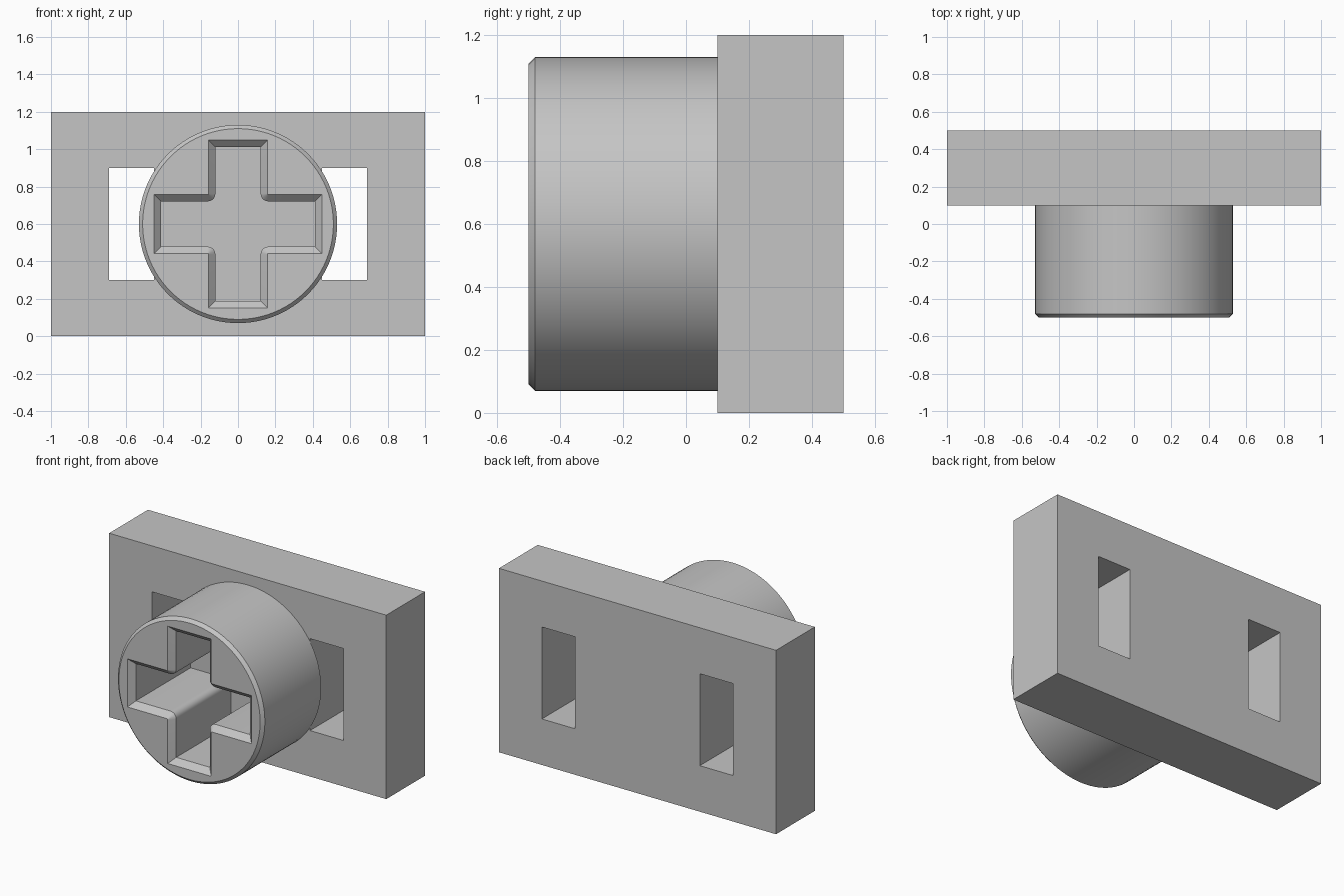
import bpy, bmesh
from math import sin, cos, pi, radians

if "Cube" in bpy.data.objects:
    bpy.data.objects.remove(bpy.data.objects["Cube"], do_unlink=True)

MID_Z = 0.6      # height of the barrel axis
FACE_Y = 0.1     # front face of the plate

grey = bpy.data.materials.new("light_grey")
grey.use_nodes = True
colour = (0.56, 0.56, 0.56, 1)
grey.diffuse_color = colour
grey.node_tree.nodes["Principled BSDF"].inputs["Base Color"].default_value = colour


def loft(name, sections):
    """Closed solid through (outline, y) sections along the y axis."""
    bm = bmesh.new()
    rings = [[bm.verts.new((x, y, z + MID_Z)) for x, z in pts] for pts, y in sections]
    for a, b in zip(rings, rings[1:]):
        for i in range(len(a)):
            j = (i + 1) % len(a)
            bm.faces.new((a[i], a[j], b[j], b[i]))
    bm.faces.new(rings[0])
    bm.faces.new(rings[-1])
    bmesh.ops.recalc_face_normals(bm, faces=bm.faces)
    mesh = bpy.data.meshes.new(name)
    bm.to_mesh(mesh)
    bm.free()
    mesh.materials.append(grey)
    obj = bpy.data.objects.new(name, mesh)
    bpy.context.collection.objects.link(obj)
    return obj


def cut(obj, cutter):
    """Subtract the cutter, then discard it."""
    cutter.hide_render = True
    mod = obj.modifiers.new("cut", "BOOLEAN")
    mod.object = cutter
    mod.operation = "DIFFERENCE"
    mod.solver = "EXACT"
    bpy.context.view_layer.objects.active = obj
    bpy.ops.object.modifier_apply(modifier=mod.name)
    bpy.data.objects.remove(cutter, do_unlink=True)


def circle(r, n=96):
    return [(r * cos(2 * pi * i / n), r * sin(2 * pi * i / n)) for i in range(n)]


def rectangle(x0, x1, half_z):
    return [(x0, -half_z), (x1, -half_z), (x1, half_z), (x0, half_z)]


def cross(half, reach, r, steps=6):
    """Plus-shaped outline with rounded inner corners."""
    pts = []
    c = half + r
    quarter = [(reach, -half), (reach, half)]
    for i in range(steps + 1):
        a = -pi / 2 - pi / 2 * i / steps
        quarter.append((c + r * cos(a), c + r * sin(a)))
    for _ in range(4):
        pts += quarter
        quarter = [(-z, x) for x, z in quarter]
    return pts


# Mounting plate with two slots
plate = loft("mounting_plate", [(rectangle(-1, 1, 0.6), FACE_Y), (rectangle(-1, 1, 0.6), 0.5)])
for x0, x1 in ((-0.69, -0.45), (0.45, 0.69)):
    slot = rectangle(x0, x1, 0.3)
    cut(plate, loft("slot_cutter", [(slot, 0), (slot, 0.6)]))

# Round barrel with a chamfered front rim
barrel = loft("round_barrel", [(circle(0.51), -0.5), (circle(0.53), -0.48), (circle(0.53), FACE_Y)])

# Cross socket with a bevelled mouth, running back to the plate
bevel = 0.036
inner = cross(0.121, 0.412, bevel + 0.005)
mouth = cross(0.121 + bevel, 0.412 + bevel, 0.005)
cut(barrel, loft("socket_cutter", [(mouth, -0.6), (mouth, -0.5), (inner, -0.5 + bevel), (inner, 0.2)]))

# Smooth the curved walls, keep the hard edges
bpy.ops.object.select_all(action="DESELECT")
barrel.select_set(True)
bpy.context.view_layer.objects.active = barrel
bpy.ops.object.shade_smooth_by_angle(angle=radians(30))
